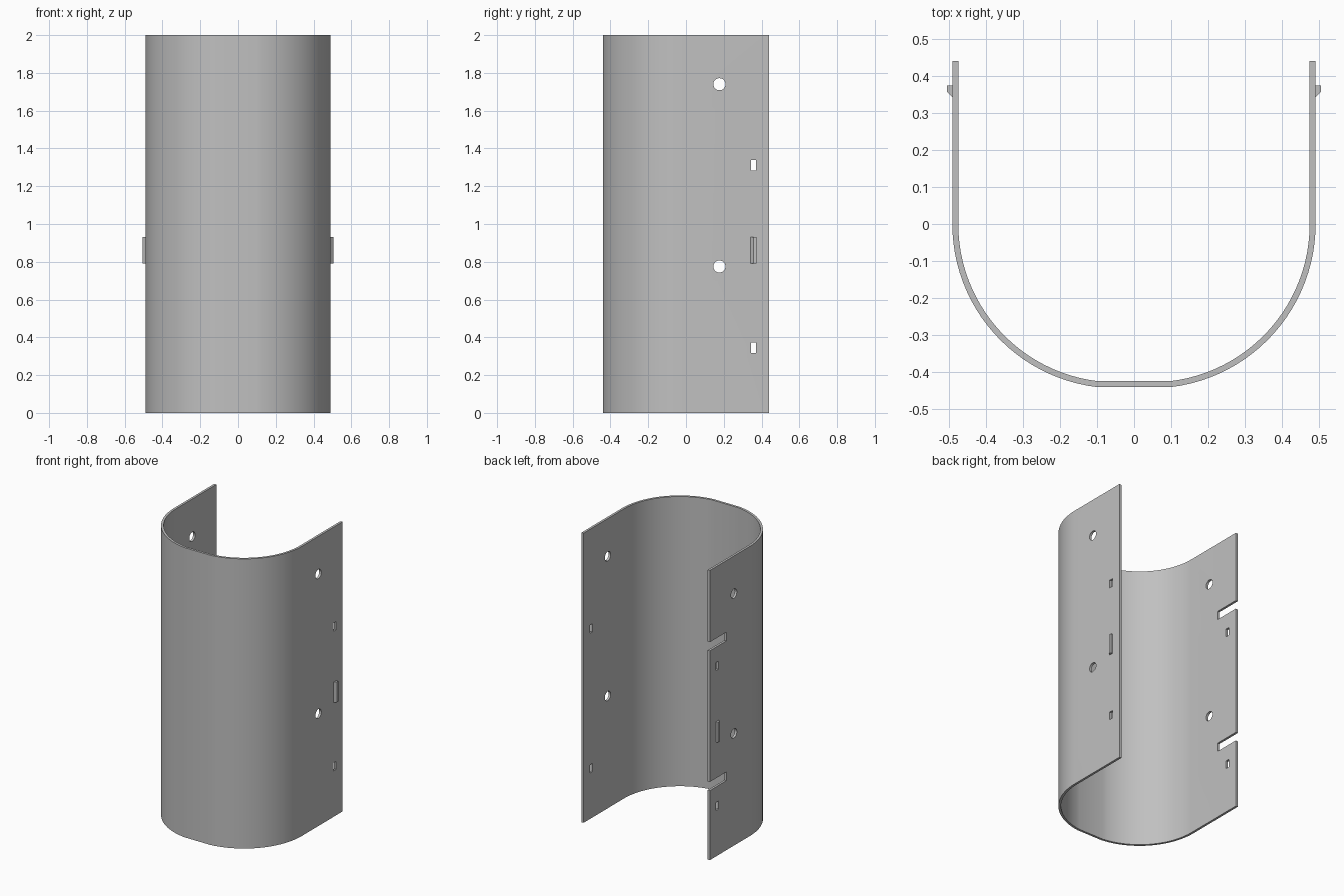
import bpy, bmesh, math
from mathutils import Matrix, Vector

HALF_W, DEPTH, HEIGHT, WALL = 0.49, 0.44, 2.0, 0.016
RADIUS = 0.443
CENTRE = HALF_W - RADIUS
ARC_STEPS = 24

old = bpy.data.objects.get("Cube")
if old:
    bpy.data.objects.remove(old, do_unlink=True)

grey = bpy.data.materials.new("plain grey")
grey.use_nodes = True
colour = (0.53, 0.53, 0.53, 1)
grey.diffuse_color = colour
grey.node_tree.nodes["Principled BSDF"].inputs["Base Color"].default_value = colour


def make_object(name, bm):
    bmesh.ops.recalc_face_normals(bm, faces=bm.faces)
    mesh = bpy.data.meshes.new(name)
    bm.to_mesh(mesh)
    bm.free()
    mesh.materials.append(grey)
    obj = bpy.data.objects.new(name, mesh)
    bpy.context.collection.objects.link(obj)
    return obj


def prism(name, outline, z0, z1):
    """Extrude a plan outline upward."""
    bm = bmesh.new()
    face = bm.faces.new([bm.verts.new((x, y, z0)) for x, y in outline])
    new = bmesh.ops.extrude_face_region(bm, geom=[face])["geom"]
    verts = [v for v in new if isinstance(v, bmesh.types.BMVert)]
    bmesh.ops.translate(bm, verts=verts, vec=(0, 0, z1 - z0))
    return make_object(name, bm)


def u_line(inset):
    """Open U path from the right back edge round the front to the left."""
    r = RADIUS - inset
    front = DEPTH - inset
    end = math.asin(min(1, front / r))
    half = [(HALF_W - inset, DEPTH)]
    for i in range(ARC_STEPS + 1):
        a = end * i / ARC_STEPS
        half.append((CENTRE + r * math.cos(a), -r * math.sin(a)))
    return half + [(-x, y) for x, y in reversed(half)]


# Curved shell
shell = prism("curved_shell", u_line(0) + u_line(WALL)[::-1], 0, HEIGHT)

# Cutter for bolt holes, latch windows and edge slots
cut = bmesh.new()


def cut_box(x0, x1, y0, y1, z0, z1):
    size = Vector((x1 - x0, y1 - y0, z1 - z0))
    mid = Vector((x0 + x1, y0 + y1, z0 + z1)) / 2
    bmesh.ops.create_cube(cut, size=1, matrix=Matrix.Translation(mid) @ Matrix.Diagonal(size).to_4x4())


for base in (0, 0.965):
    bmesh.ops.create_cone(
        cut, cap_ends=True, segments=32, radius1=0.032, radius2=0.032, depth=1.2,
        matrix=Matrix.Translation((0, 0.177, 0.775 + base)) @ Matrix.Rotation(math.pi / 2, 4, "Y"))
    cut_box(-0.6, 0.6, 0.344, 0.37, 0.317 + base, 0.373 + base)
    cut_box(-0.6, -0.4, 0.26, 0.5, 0.48 + base, 0.54 + base)

cutter = make_object("hole_cutter", cut)
cutter.hide_render = True

mod = shell.modifiers.new("holes", "BOOLEAN")
mod.operation = "DIFFERENCE"
mod.solver = "EXACT"
mod.object = cutter
bpy.context.view_layer.objects.active = shell
shell.select_set(True)
bpy.ops.object.modifier_apply(modifier=mod.name)
bpy.data.objects.remove(cutter, do_unlink=True)
bpy.ops.object.shade_smooth_by_angle(angle=math.radians(30))

# Wedge-shaped catches on both outer walls
for side, name in ((1, "left_catch"), (-1, "right_catch")):
    wedge = [(0.487, 0.342), (0.49, 0.342), (0.505, 0.357), (0.505, 0.373), (0.487, 0.373)]
    prism(name, [(side * x, y) for x, y in wedge], 0.79, 0.93)
